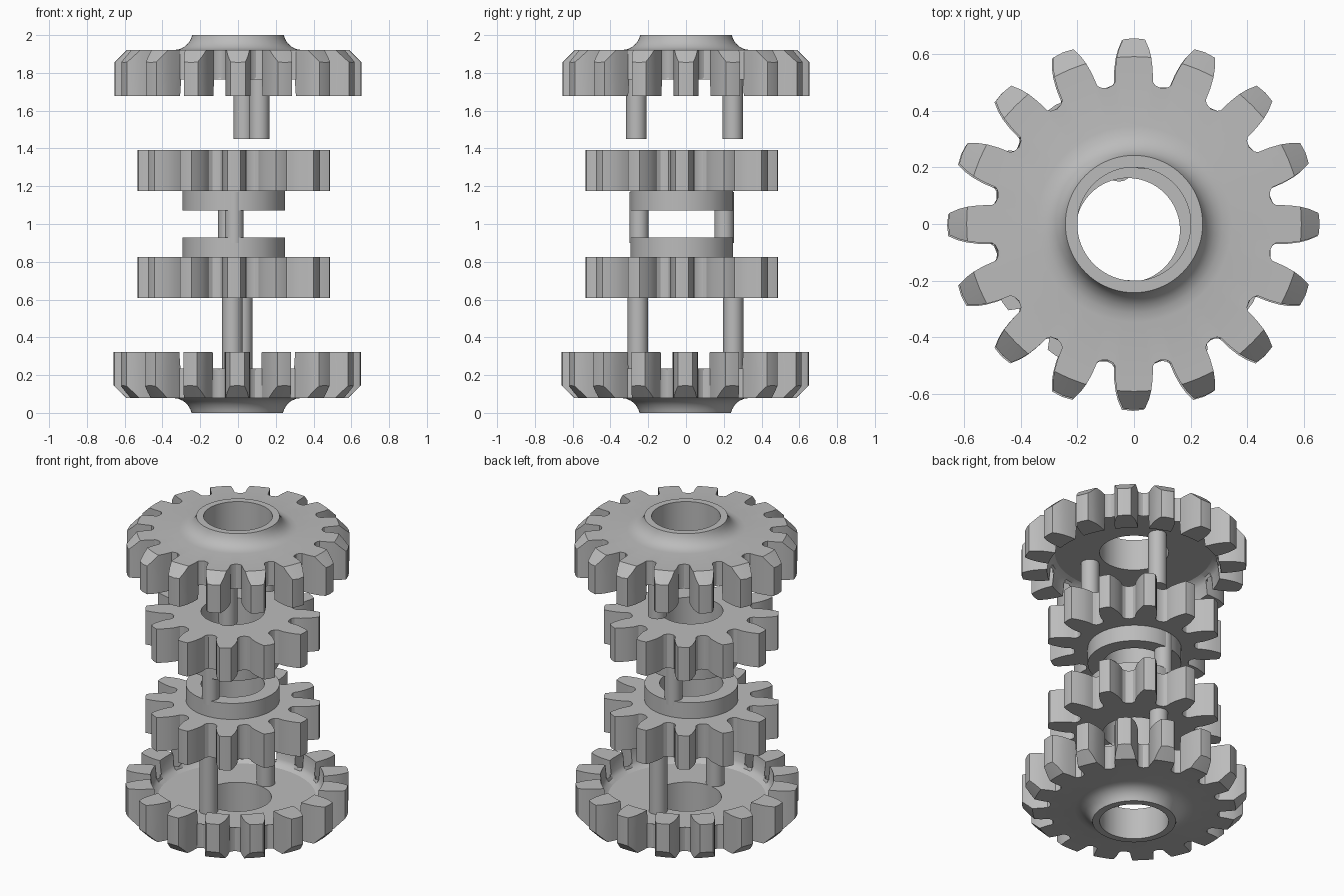
import bpy, bmesh, math

if "Cube" in bpy.data.objects:
    bpy.data.objects.remove(bpy.data.objects["Cube"], do_unlink=True)

steel = bpy.data.materials.new("plain grey")
steel.use_nodes = True
GREY = (0.5, 0.5, 0.5, 1)
steel.diffuse_color = GREY
steel.node_tree.nodes["Principled BSDF"].inputs["Base Color"].default_value = GREY


def finish(name, bm):
    bmesh.ops.remove_doubles(bm, verts=bm.verts, dist=0.0001)
    bmesh.ops.dissolve_degenerate(bm, edges=bm.edges, dist=0.0001)
    bmesh.ops.recalc_face_normals(bm, faces=bm.faces)
    mesh = bpy.data.meshes.new(name)
    bm.to_mesh(mesh)
    bm.free()
    mesh.materials.append(steel)
    obj = bpy.data.objects.new(name, mesh)
    bpy.context.collection.objects.link(obj)
    bpy.ops.object.select_all(action="DESELECT")
    obj.select_set(True)
    bpy.context.view_layer.objects.active = obj
    bpy.ops.object.shade_smooth_by_angle(angle=math.radians(30))
    return obj


def outline(teeth, flank, root):
    """Polar outline as (radius, angle, on_tooth); flank and root give radius and half width."""
    half = [(r, w / r, True) for r, w in flank]
    half = [(r, a, False) for r, a in [(r, w / r) for r, w in reversed(root)]
            + [(flank[0][0], half[0][1])]] + half
    cols = [(r, -a, t) for r, a, t in half] + [(flank[-1][0] + 0.003, 0, True)]
    cols += [(r, a, t) for r, a, t in reversed(half)]
    step = math.tau / teeth
    return [(r, a + k * step, t) for k in range(teeth) for r, a, t in cols]


def gear(name, columns, section, offset, flip):
    """Sweep a closed cross-section round the axis, following the tooth outline."""
    bm = bmesh.new()
    rings = []
    for radius, angle, tooth in columns:
        ring = []
        for r, z in section(radius, tooth):
            ring.append(bm.verts.new((r * math.cos(angle) + offset, r * math.sin(angle) + offset,
                                      2 - z if flip else z)))
        rings.append(ring)
    for i, a in enumerate(rings):
        b = rings[(i + 1) % len(rings)]
        for j in range(len(a)):
            k = (j + 1) % len(a)
            bm.faces.new((a[j], b[j], b[k], a[k]))
    finish(name, bm)


# Large end gear: flared hub, chamfered teeth and a dished inner face
def large_section(r, tooth):
    hub = [(0.2, 0), (0.242, 0), (0.248, 0.018), (0.262, 0.042), (0.285, 0.063),
           (0.312, 0.075), (0.345, 0.08)]
    rim = [(min(r, 0.59), 0.08), (r, 0.08 + max(0, r - 0.59))]
    if tooth:
        dish = [(r, 0.323), (0.505, 0.323), (0.5, 0.24)]
    else:
        dish = [(r, 0.235), (min(r, 0.495), 0.235), (0.49, 0.23)]
    return hub + rim + dish + [(0.485, 0.215), (0.46, 0.2), (0.2, 0.2)]


# Small inner gear: plain teeth with a raised collar
def small_section(r, tooth):
    return [(0.184, 0.608), (r, 0.608), (r, 0.825), (0.272, 0.825), (0.272, 0.928), (0.184, 0.928)]


large = outline(16, [(0.505, 0.067), (0.55, 0.066), (0.59, 0.061), (0.62, 0.053), (0.652, 0.039)],
                [(0.495, 0.075), (0.488, 0.0958)])
small = outline(12, [(0.37, 0.06), (0.405, 0.062), (0.437, 0.057), (0.475, 0.047), (0.507, 0.034)],
                [(0.354, 0.07), (0.348, 0.0911)])

for level, flip in (("lower", False), ("upper", True)):
    gear(level + "_large_gear", large, large_section, 0 if flip else -0.004, flip)
    gear(level + "_small_gear", small, small_section, -0.022, flip)


# Posts joining the gears in pairs
def post(name, x, y, low, high, radius):
    bm = bmesh.new()
    bmesh.ops.create_cone(bm, cap_ends=True, segments=32, radius1=radius, radius2=radius,
                          depth=high - low)
    bmesh.ops.translate(bm, verts=bm.verts, vec=(x, y, (low + high) / 2))
    finish(name, bm)


post("lower_front_post", -0.03, -0.255, 0.19, 0.62, 0.054)
post("lower_back_post", 0.023, 0.25, 0.19, 0.62, 0.054)
post("middle_front_post", -0.02, -0.248, 0.9, 1.17, 0.05)
post("middle_back_post", -0.053, 0.202, 0.9, 1.17, 0.052)
post("upper_front_post", 0.113, -0.263, 1.45, 1.81, 0.054)
post("upper_back_post", 0.03, 0.248, 1.45, 1.81, 0.054)
